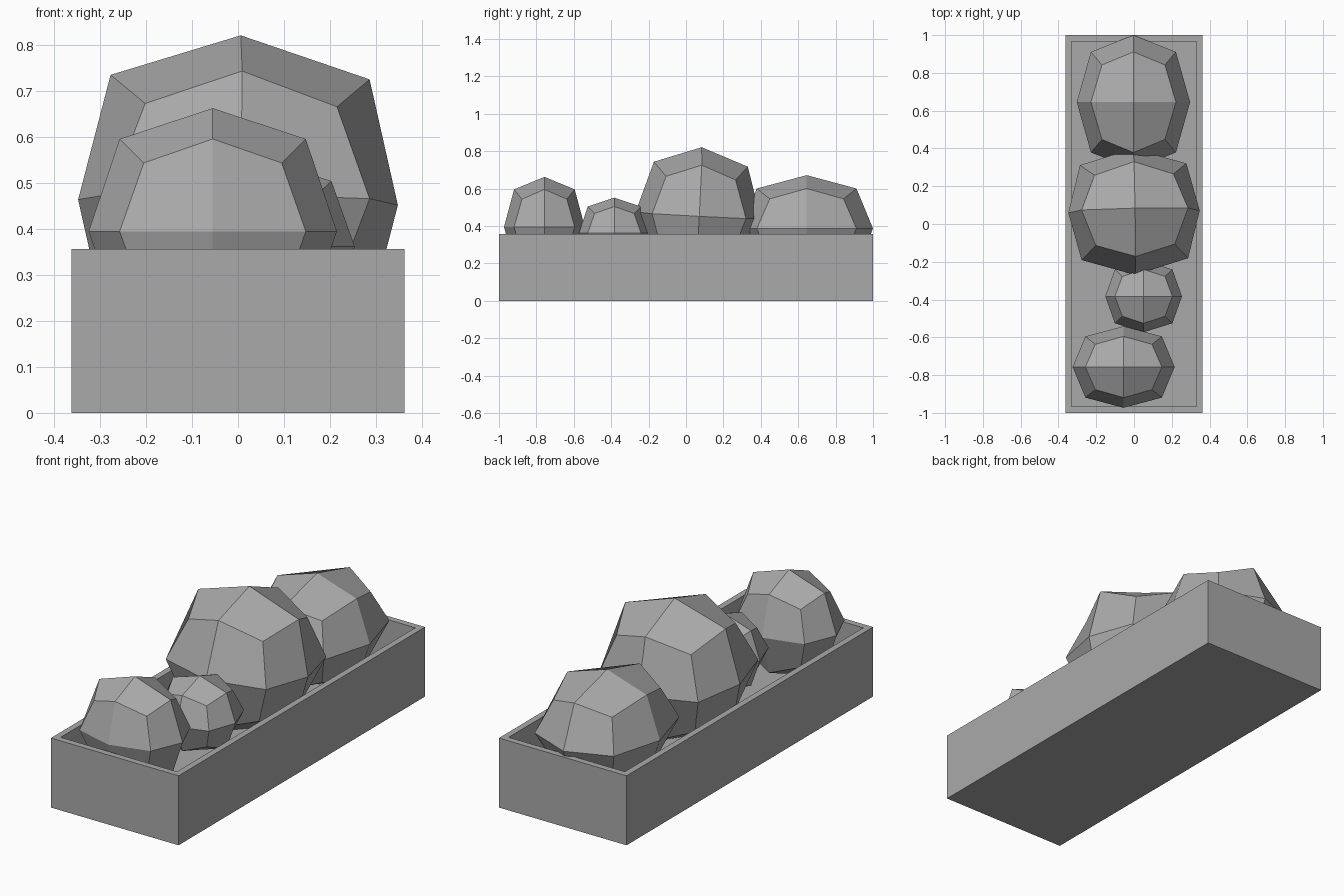
import bpy, bmesh
from math import radians
from mathutils import Vector, Euler

cube = bpy.data.objects.get("Cube")
if cube:
    bpy.data.objects.remove(cube)

grey = bpy.data.materials.new("plain_grey")
grey.use_nodes = True
colour = (0.4, 0.4, 0.4, 1)
grey.diffuse_color = colour
grey.node_tree.nodes["Principled BSDF"].inputs["Base Color"].default_value = colour


def finish(bm, name):
    bmesh.ops.recalc_face_normals(bm, faces=bm.faces)
    mesh = bpy.data.meshes.new(name)
    bm.to_mesh(mesh)
    bm.free()
    mesh.materials.append(grey)
    obj = bpy.data.objects.new(name, mesh)
    bpy.context.collection.objects.link(obj)
    return obj


# Planter: box with a thin rim and a hollow inside
def planter(half_x, half_y, height, wall, floor):
    bm = bmesh.new()
    bmesh.ops.create_cube(bm, size=2)
    for v in bm.verts:
        v.co = (v.co.x * half_x, v.co.y * half_y, (v.co.z + 1) * height / 2)
    top = max(bm.faces, key=lambda f: f.calc_center_median().z)
    bmesh.ops.inset_region(bm, faces=[top], thickness=wall)
    hollow = bmesh.ops.extrude_discrete_faces(bm, faces=[top])["faces"][0]
    for v in hollow.verts:
        v.co.z = floor
    finish(bm, "planter_box")


# Bush: cube cut once each way, with edges and corners pulled inwards
def bush(name, centre, radii, tilt=(0, 0, 0), widen=1.0):
    bm = bmesh.new()
    bmesh.ops.create_cube(bm, size=2)
    bmesh.ops.subdivide_edges(bm, edges=bm.edges[:], cuts=1, use_grid_fill=True)
    turn = Euler([radians(a) for a in tilt])
    for v in bm.verts:
        axes = sum(abs(c) > 0.5 for c in v.co)
        p = v.co * (1, 0.75, 5 / 9)[axes - 1]
        if axes > 1:
            p.x *= widen
        p = Vector(c * r for c, r in zip(p, radii))
        p.rotate(turn)
        v.co = p + Vector(centre)
    finish(bm, name)


planter(0.3625, 1.0, 0.357, 0.046, 0.12)
bush("front_bush", (-0.055, -0.757, 0.395), (0.27, 0.216, 0.268))
bush("small_bush", (0.051, -0.383, 0.362), (0.203, 0.19, 0.19))
bush("large_bush", (0.0, 0.065, 0.458), (0.348, 0.335, 0.364), (-3, 1, 1), 1.08)
bush("back_bush", (-0.003, 0.645, 0.387), (0.3, 0.355, 0.285))
